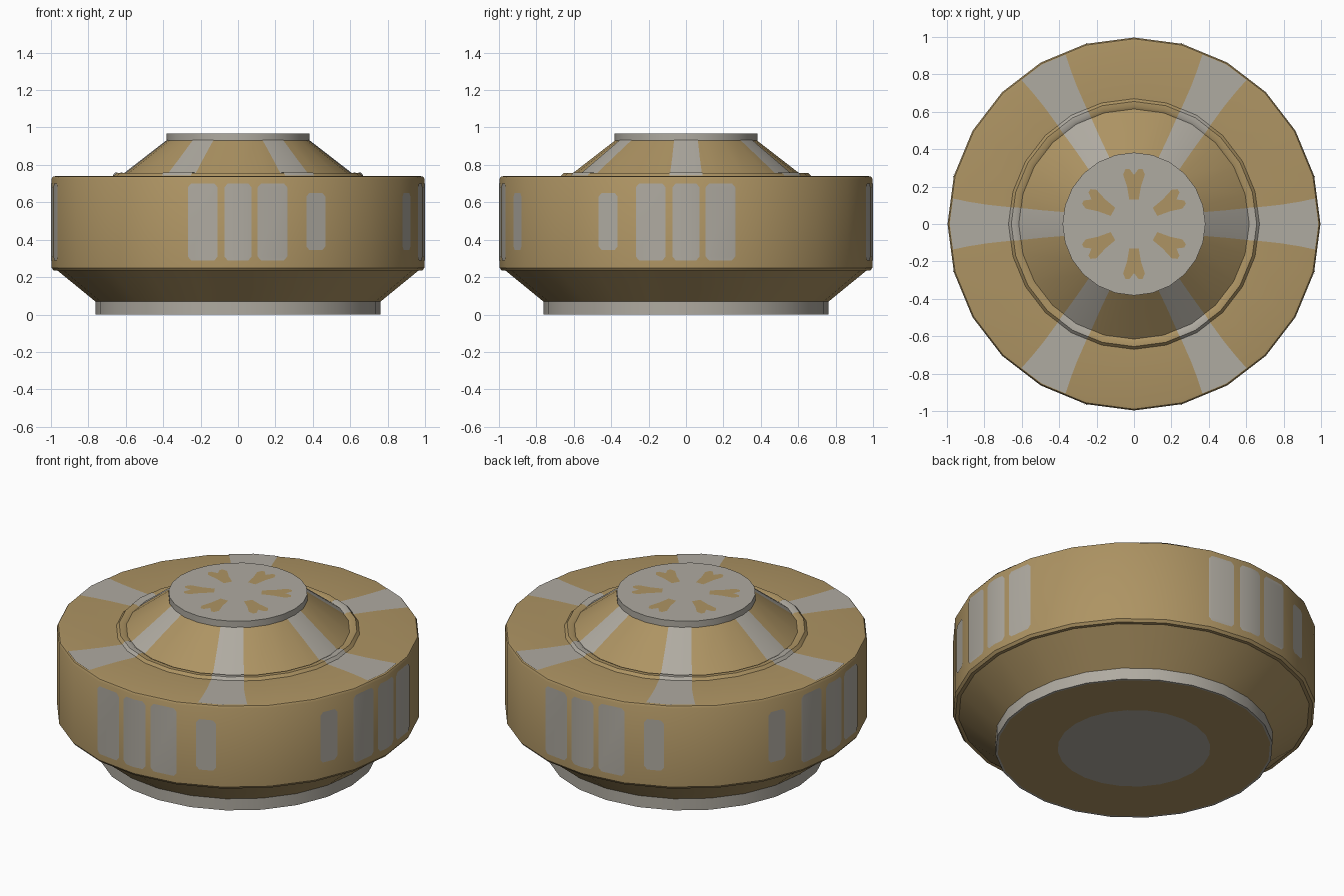
import bpy, bmesh, math
from math import cos, sin, radians, degrees, asin

if "Cube" in bpy.data.objects:
    bpy.data.objects.remove(bpy.data.objects["Cube"])

SIDES = 24
STEP = 360 / SIDES


def material(name, rgb):
    m = bpy.data.materials.new(name)
    m.diffuse_color = (*rgb, 1)
    m.use_nodes = True
    m.node_tree.nodes["Principled BSDF"].inputs["Base Color"].default_value = m.diffuse_color
    return m


GOLD = material("sand gold", (0.42, 0.295, 0.125))
GREY = material("warm grey", (0.43, 0.405, 0.355))


def on_prism(r, deg, z):
    """Point on the flat facets of a 24-sided ring of corner radius r."""
    k = cos(radians(STEP / 2)) / cos(radians(deg % STEP - STEP / 2))
    return (r * k * cos(radians(deg)), r * k * sin(radians(deg)), z)


def finish(name, bm, mats):
    bmesh.ops.remove_doubles(bm, verts=bm.verts, dist=1e-5)
    me = bpy.data.meshes.new(name)
    bm.to_mesh(me)
    bm.free()
    ob = bpy.data.objects.new(name, me)
    bpy.context.collection.objects.link(ob)
    for m in mats:
        me.materials.append(m)
    bpy.ops.object.select_all(action='DESELECT')
    ob.select_set(True)
    bpy.context.view_layer.objects.active = ob
    bpy.ops.object.shade_smooth_by_angle(angle=radians(35))
    return ob


def lathe(name, profile):
    """Turn (radius, z, material of the band below) points around z."""
    bm = bmesh.new()
    rows = []
    for r, z, _ in profile:
        if r == 0:
            rows.append([bm.verts.new((0, 0, z))] * SIDES)
        else:
            rows.append([bm.verts.new(on_prism(r, i * STEP, z)) for i in range(SIDES)])
    for j in range(1, len(rows)):
        a, b = rows[j - 1], rows[j]
        for i in range(SIDES):
            n = (i + 1) % SIDES
            quad = list(dict.fromkeys([a[i], a[n], b[n], b[i]]))
            bm.faces.new(quad).material_index = profile[j][2]
    return finish(name, bm, [GOLD, GREY])


def add_strip(bm, rows, ridge):
    """Sheet lying on the facets; rows are (r, z, low angle, high angle)."""
    prev = None
    for r, z, lo, hi in rows:
        mid = min(max(ridge, lo + 0.2), hi - 0.2)
        cur = [bm.verts.new(on_prism(r, a, z)) for a in (lo, mid, hi)]
        if prev:
            for i in range(2):
                bm.faces.new((prev[i], prev[i + 1], cur[i + 1], cur[i]))
        prev = cur


# Base foot with a grey centre patch underneath
lathe("base_foot", [(0, 0, 1), (0.42, 0, 1), (0.75, 0, 0), (0.763, 0, 1), (0.763, 0.07, 1)])

# Main drum: lower flare, rounded wall, shoulder, raised ring and upper cone
lathe("drum_body", [(0.763, 0.07, 0), (0.965, 0.235, 0), (0.985, 0.235, 0), (0.997, 0.25, 0),
                    (0.997, 0.725, 0), (0.99, 0.737, 0), (0.975, 0.74, 0), (0.67, 0.74, 0),
                    (0.655, 0.756, 0), (0.63, 0.756, 0), (0.615, 0.748, 0), (0.38, 0.93, 0)])

# Top cap
lathe("top_cap", [(0.375, 0.928, 1), (0.382, 0.93, 1), (0.382, 0.969, 1), (0, 0.969, 1)])

# Six radial stripes over shoulder, ring and cone
bm = bmesh.new()
STRIPE = [(0.984, 0.740, 0.137), (0.90, 0.74, 0.120), (0.80, 0.74, 0.104), (0.67, 0.74, 0.09),
          (0.655, 0.756, 0.09), (0.63, 0.756, 0.088), (0.615, 0.748, 0.086),
          (0.50, 0.837, 0.074), (0.381, 0.929, 0.064)]
for k in range(6):
    c = 60 * k
    rows = []
    for r, z, w in STRIPE:
        h = degrees(asin(w / r))
        rows.append((r + 0.001, z + 0.003, c - h, c + h))
    add_strip(bm, rows, c)
finish("radial_stripes", bm, [GREY])

# Side panels: a triple on each of four sides, small ones in two quadrants
bm = bmesh.new()


def panel(lo, hi, z0, z1):
    ridge = round((lo + hi) / 2 / STEP) * STEP
    if not lo < ridge < hi:
        ridge = next((k * STEP for k in range(-8, 32) if lo < k * STEP < hi), (lo + hi) / 2)
    c, r = 1.0, 1.0
    add_strip(bm, [(r, z0, lo + c, hi - c), (r, z0 + 0.02, lo, hi),
                   (r, z1 - 0.02, lo, hi), (r, z1, lo + c, hi - c)], ridge)


for side in (-90, 0, 90, 180):
    for lo, hi in ((-15.6, -6.3), (-4.2, 4.2), (6.1, 15.3)):
        panel(side + lo, side + hi, 0.29, 0.70)
for quadrant in (-45, 135):
    for s in (-1, 1):
        c = quadrant + s * 20.2
        panel(c - 3.2, c + 3.2, 0.345, 0.65)
finish("side_panels", bm, [GREY])

# Six notched marks on the cap
bm = bmesh.new()
HALF = [(0.13, 0.025), (0.20, 0.037), (0.265, 0.058), (0.295, 0.045), (0.295, 0.025)]
for k in range(6):
    a = radians(30 + 60 * k)
    for s in (-1, 1):
        pts = [(0.13, 0)] + [(u, s * v) for u, v in HALF] + [(0.262, 0)]
        vs = [bm.verts.new((u * cos(a) - v * sin(a), u * sin(a) + v * cos(a), 0.972)) for u, v in pts]
        bm.faces.new(vs if s > 0 else vs[::-1])
for f in bm.faces:
    f.normal_update()
    if f.normal.z < 0:
        f.normal_flip()
finish("cap_marks", bm, [GOLD])
